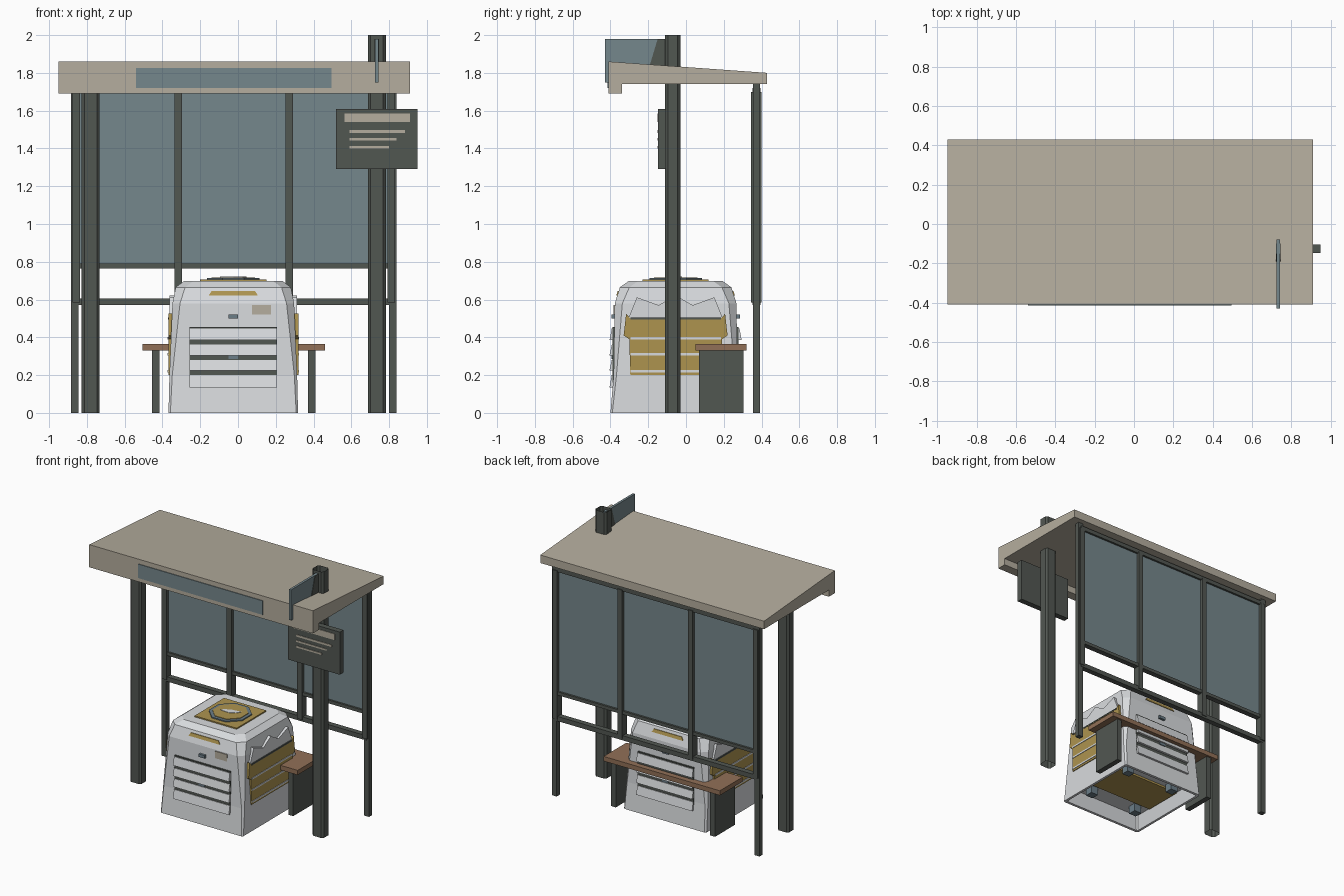
import bpy, bmesh, math

cube = bpy.data.objects.get("Cube")
if cube:
    bpy.data.objects.remove(cube, do_unlink=True)


def material(name, rgb):
    lin = [c / 12.92 if c < 0.04 else ((c + 0.055) / 1.055) ** 2.4 for c in rgb] + [1]
    m = bpy.data.materials.new(name)
    m.use_nodes = True
    m.diffuse_color = lin
    m.node_tree.nodes["Principled BSDF"].inputs["Base Color"].default_value = lin
    return m


DARK = material("dark frame metal", (0.32, 0.34, 0.32))
STONE = material("warm grey roof", (0.71, 0.68, 0.62))
GLASS = material("blue grey glass", (0.46, 0.53, 0.55))
GOLD = material("dull gold", (0.68, 0.58, 0.31))
WHITE = material("off white shell", (0.85, 0.86, 0.87))
WOOD = material("brown wood", (0.57, 0.44, 0.34))
STEEL = material("blue steel", (0.42, 0.49, 0.53))


def loft(name, rings, mat, caps=True):
    """Skin a stack of rings that share one point count."""
    bm = bmesh.new()
    loops = [[bm.verts.new(p) for p in ring] for ring in rings]
    n = len(loops[0])
    for a, b in zip(loops, loops[1:]):
        for i in range(n):
            j = (i + 1) % n
            bm.faces.new((a[i], a[j], b[j], b[i]))
    if caps:
        bm.faces.new(loops[0][::-1])
        bm.faces.new(loops[-1])
    bmesh.ops.recalc_face_normals(bm, faces=bm.faces)
    mesh = bpy.data.meshes.new(name)
    bm.to_mesh(mesh)
    bm.free()
    mesh.materials.append(mat)
    ob = bpy.data.objects.new(name, mesh)
    bpy.context.collection.objects.link(ob)
    return ob


def prism(name, pts, axis, lo, hi, mat, caps=True):
    """Extrude a 2D outline along x (outline is y, z) or z (outline is x, y)."""
    def place(p, d):
        return (d, p[0], p[1]) if axis == "x" else (p[0], p[1], d)
    return loft(name, [[place(p, d) for p in pts] for d in (lo, hi)], mat, caps)


def box(name, x, y, z, mat):
    outline = [(x[0], y[0]), (x[1], y[0]), (x[1], y[1]), (x[0], y[1])]
    return prism(name, outline, "z", z[0], z[1], mat)


def chamfered(cx, cy, hx, hy, c):
    quarter = [(hx, hy - c), (hx - c, hy)]
    pts = quarter + [(-a, b) for a, b in quarter[::-1]]
    pts += [(-a, -b) for a, b in quarter] + [(a, -b) for a, b in quarter[::-1]]
    return [(cx + a, cy + b) for a, b in pts]


CX = -0.0225  # centre line of the shelter

# Roof with a sloping top and a front fascia lip
prism("roof", [(-0.41, 1.69), (-0.34, 1.69), (-0.34, 1.74), (0.43, 1.74),
               (0.43, 1.80), (-0.41, 1.86)], "x", -0.95, 0.91, STONE)
box("fascia_sign", (-0.54, 0.495), (-0.415, -0.409), (1.72, 1.825), GLASS)

# Open-ended front posts
for side, top in ((-1, 1.75), (1, 2.0)):
    prism("front_post", chamfered(CX + side * 0.758, -0.07, 0.047, 0.04, 0.014),
          "z", 0, top, DARK, caps=False)

# Blade sign with dark end plates
box("blade_sign", (0.725, 0.743), (-0.43, -0.08), (1.75, 1.98), GLASS)
for x in (0.722, 0.743):
    prism("blade_end_plate", [(-0.195, 1.83), (-0.10, 1.83), (-0.10, 1.98), (-0.15, 1.98)],
          "x", x, x + 0.003, DARK)

# Information board
box("info_board", (0.52, 0.95), (-0.148, -0.105), (1.29, 1.61), DARK)
for right, low, high, left in ((0.91, 1.54, 1.586, 0.565), (0.885, 1.482, 1.497, 0.59),
                               (0.84, 1.442, 1.455, 0.59), (0.80, 1.4, 1.413, 0.59)):
    box("info_line", (left, right), (-0.152, -0.147), (low, high), STONE)

# Rear frame and glazing
for s in (-1, 1):
    x = CX + s * 0.8425
    box("back_post", (x - 0.02, x + 0.02), (0.355, 0.392), (0, 1.75), DARK)
    for off in (0.293, 0.833):
        x = CX + s * off
        box("mullion", (x - 0.02, x + 0.02), (0.345, 0.40), (0.585, 1.70), DARK)
for low, high in ((0.57, 0.605), (0.765, 0.79), (1.69, 1.72)):
    box("back_rail", (CX - 0.84, CX + 0.84), (0.353, 0.394), (low, high), DARK)
box("glass", (CX - 0.83, CX + 0.83), (0.367, 0.379), (0.785, 1.70), GLASS)

# Bench
box("bench_seat", (CX - 0.483, CX + 0.483), (0.05, 0.32), (0.33, 0.365), WOOD)
for s in (-1, 1):
    x = CX + s * 0.4125
    box("bench_leg", (x - 0.02, x + 0.02), (0.07, 0.305), (0, 0.33), DARK)

# Crate shell: recessed underside, tapered walls, chamfered top
BX, BY = -0.025, -0.055
shell = [(0.10, 0.30, 0.30, 0.01), (0, 0.325, 0.325, 0.01), (0, 0.343, 0.345, 0.01),
         (0.2, 0.338, 0.328, 0.015), (0.58, 0.322, 0.322, 0.04),
         (0.665, 0.305, 0.295, 0.05), (0.697, 0.262, 0.25, 0.05)]
loft("crate_shell", [[(x, y, z) for x, y in chamfered(BX, BY, hx, hy, c)]
                     for z, hx, hy, c in shell], WHITE)

# Underside band and feet
box("underside_band", (BX - 0.29, BX + 0.29), (BY - 0.15, BY + 0.15), (0.085, 0.102), GOLD)
for sx in (-1, 1):
    for sy in (-1, 1):
        x, y = BX + sx * 0.2, BY + sy * 0.2
        box("foot", (x - 0.03, x + 0.03), (y - 0.03, y + 0.03), (0.04, 0.102), STEEL)


def on_face(s, name, x, near, far, z, mat):
    """Box on the front (s = -1) or back (s = 1) of the crate."""
    ys = sorted((BY + s * near, BY + s * far))
    box(name, (BX + x[0], BX + x[1]), ys, z, mat)


# Louvres, latches and trim on the front and back
for s in (-1, 1):
    on_face(s, "louvre_recess", (-0.232, 0.232), 0.30, 0.334, (0.16, 0.455), DARK)
    for low, high in ((0.135, 0.2), (0.225, 0.281), (0.305, 0.361), (0.385, 0.446)):
        prism("louvre_slat", [(BY + s * y, z) for y, z in
                              ((0.31, low), (0.35, low), (0.338, high), (0.31, high))],
              "x", BX - 0.232, BX + 0.232, WHITE)
    for z in (0.295, 0.51):
        on_face(s, "latch", (-0.025, 0.025), 0.31, 0.34, (z - 0.01, z + 0.012), STEEL)
    strip = [(0.13, 0.62), (0.10, 0.643)]
    loft("gold_strip", [[(BX + e * k, BY + s * (0.322 - (z - 0.58) * 0.318 + d), z)
                         for e, k, z in ((-1, 0.13, 0.622), (1, 0.13, 0.622),
                                         (1, 0.115, 0.645), (-1, 0.115, 0.645))]
                        for d in (-0.004, 0.005)], GOLD)
on_face(-1, "label", (0.10, 0.20), 0.31, 0.328, (0.52, 0.572), STONE)


def mirrored(half):
    return half + [(-y, z) for y, z in half[::-1] if y]


# Gold side panels with white lines and a zigzag crown
panel = mirrored([(0.24, 0.2), (0.245, 0.39), (0.275, 0.41), (0.262, 0.525), (0.24, 0.5)])
crown = mirrored([(0.25, 0.5), (0.205, 0.612), (0.09, 0.57), (0, 0.622)])
for s in (-1, 1):
    def on_side(name, pts, near, far, mat):
        prism(name, [(BY + y, z) for y, z in pts], "x", BX + s * near, BX + s * far, mat)
    on_side("side_panel", panel, 0.30, 0.344, GOLD)
    on_side("zigzag_crown", crown, 0.30, 0.338, WHITE)
    on_side("panel_top_seam", mirrored([(0.24, 0.495), (0.24, 0.505)]), 0.33, 0.346, DARK)
    for z in (0.22, 0.31, 0.395):
        on_side("panel_line", mirrored([(0.24, z - 0.006), (0.24, z + 0.006)]),
                0.33, 0.348, WHITE)


# Top plate with an octagonal hatch and leaf mark
def octagon(r):
    return [(BX + r * math.cos((i + 0.5) * math.pi / 4),
             BY + r * math.sin((i + 0.5) * math.pi / 4)) for i in range(8)]


box("top_plate", (BX - 0.175, BX + 0.175), (BY - 0.175, BY + 0.175), (0.69, 0.706), GOLD)
prism("hatch_rim", octagon(0.15), "z", 0.70, 0.714, STEEL)
prism("hatch_lid", octagon(0.125), "z", 0.71, 0.718, GOLD)
leaf = [(-0.07, -0.02), (0.0, -0.025), (0.05, 0.0), (0.07, 0.035), (0.0, 0.025), (-0.05, 0.005)]
prism("leaf_mark", [(BX + x, BY + y) for x, y in leaf], "z", 0.715, 0.721, WHITE)
